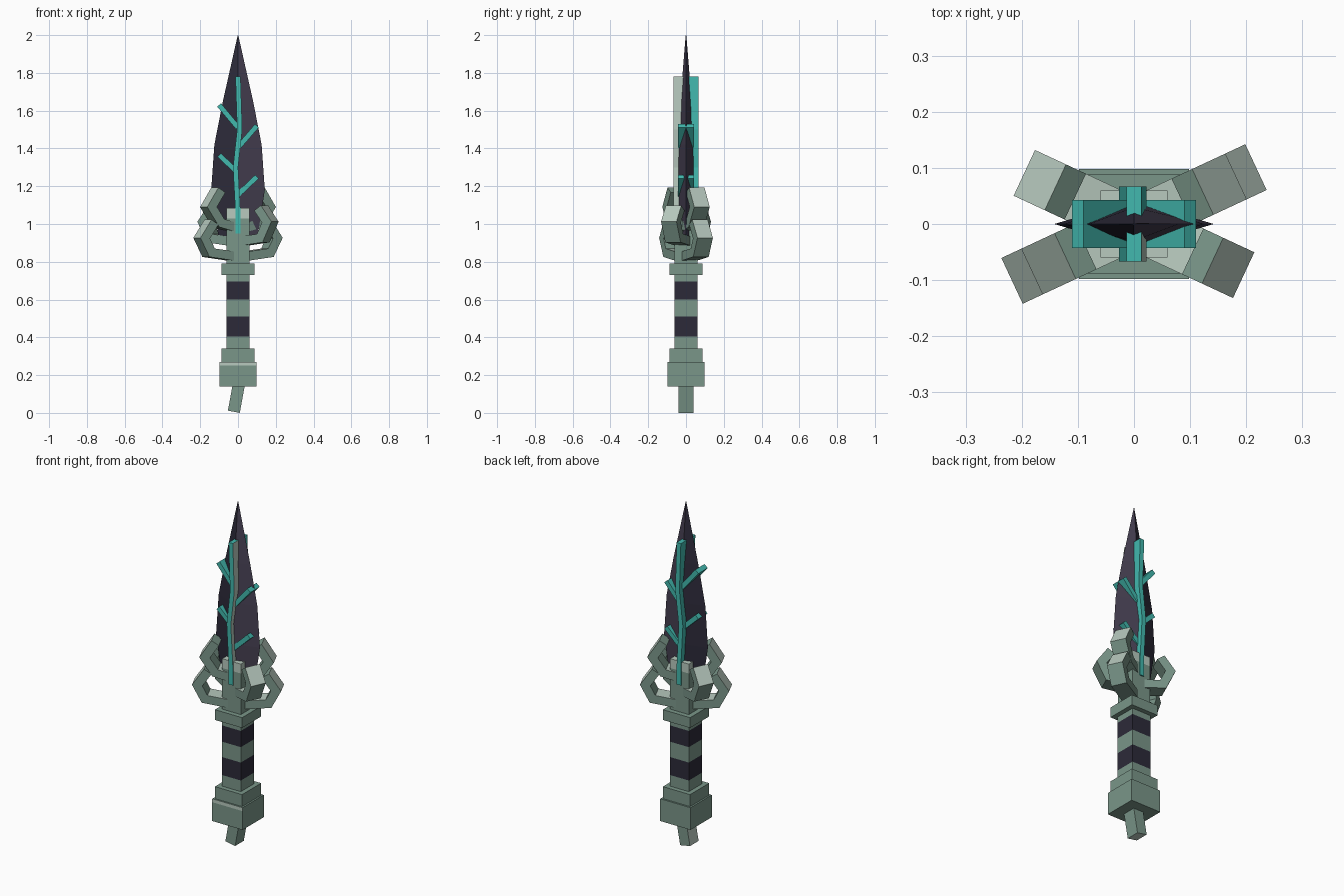
import bpy, bmesh, math
from mathutils import Vector, Matrix

cube = bpy.data.objects.get("Cube")
if cube:
    bpy.data.objects.remove(cube, do_unlink=True)


def material(name, rgb):
    # 8-bit display colour converted to linear
    lin = [((c / 255 + 0.055) / 1.055) ** 2.4 for c in rgb] + [1]
    m = bpy.data.materials.new(name)
    m.use_nodes = True
    m.diffuse_color = lin
    m.node_tree.nodes["Principled BSDF"].inputs["Base Color"].default_value = lin
    return m


GREEN = material("sage green", (122, 150, 137))
PALE = material("pale sage", (184, 202, 191))
DARK = material("dark indigo", (44, 42, 57))
PURPLE = material("dusky purple", (70, 64, 82))
TEAL = material("teal", (66, 184, 174))


def finish(name, bm, mats, rule=None):
    """Turn a bmesh into an object, colouring faces by a rule."""
    bmesh.ops.recalc_face_normals(bm, faces=bm.faces)
    bm.normal_update()
    for f in bm.faces:
        f.material_index = rule(f) if rule else 0
    mesh = bpy.data.meshes.new(name)
    bm.to_mesh(mesh)
    bm.free()
    for m in mats:
        mesh.materials.append(m)
    ob = bpy.data.objects.new(name, mesh)
    bpy.context.collection.objects.link(ob)
    return ob


def loft(bm, rings):
    """Skin a list of equally long rings and cap both ends."""
    rows = [[bm.verts.new(p) for p in ring] for ring in rings]
    n = len(rows[0])
    for a, b in zip(rows, rows[1:]):
        for i in range(n):
            j = (i + 1) % n
            bm.faces.new((a[i], a[j], b[j], b[i]))
    bm.faces.new(rows[0][::-1])
    bm.faces.new(rows[-1])


def block(name, half, levels, mats, rule=None):
    """Square post with edge loops at the given heights."""
    bm = bmesh.new()
    loft(bm, [[(-half, -half, z), (half, -half, z), (half, half, z), (-half, half, z)]
              for z in levels])
    return finish(name, bm, mats, rule)


def bar(name, path, thick, y0, y1, mats, rule=None, angle=0):
    """Mitred flat bar following an x-z path, turned about the vertical axis."""
    pts = [Vector(p) for p in path]
    rings = []
    for i, p in enumerate(pts):
        d0 = (p - pts[i - 1]).normalized() if i else None
        d1 = (pts[i + 1] - p).normalized() if i < len(pts) - 1 else None
        a, b = d0 or d1, d1 or d0
        n = Vector((a.y + b.y, -a.x - b.x)).normalized()
        n *= thick / 2 / n.dot(Vector((a.y, -a.x)))
        o, q = p + n, p - n
        rings.append([(o.x, y0, o.y), (o.x, y1, o.y), (q.x, y1, q.y), (q.x, y0, q.y)])
    bm = bmesh.new()
    loft(bm, rings)
    ob = finish(name, bm, mats, rule)
    ob.data.transform(Matrix.Rotation(math.radians(angle), 4, "Z"))
    return ob


def mid(f):
    return f.calc_center_median()


# Handle, bottom to top
bar("pommel_spike", [(-0.022, 0.006), (0.008, 0.17)], 0.064, -0.04, 0.04,
    [GREEN, PALE], lambda f: int(f.normal.x < -0.5 or f.normal.z < -0.5))
block("pommel", 0.098, (0.14, 0.25, 0.27), [GREEN, PALE],
      lambda f: int(0.255 < mid(f).z < 0.265 and f.normal.y < -0.5))
block("pommel_collar", 0.088, (0.27, 0.34), [GREEN])
block("grip", 0.061, (0.34, 0.405, 0.51, 0.60, 0.695, 0.73), [GREEN, DARK],
      lambda f: int(0.41 < mid(f).z < 0.5 or 0.61 < mid(f).z < 0.69))
block("guard_collar", 0.088, (0.73, 0.79), [GREEN])
block("blade_socket", 0.06, (0.79, 1.03, 1.085), [GREEN, PALE],
      lambda f: int(mid(f).z > 1.04))

# Blade with diamond section
bm = bmesh.new()
loft(bm, [[(-w, 0, z), (0, -t, z), (w, 0, z), (0, t, z)] for z, w, t in
          ((0.91, 0.10, 0.035), (1.18, 0.142, 0.042), (1.42, 0.125, 0.04),
           (1.65, 0.08, 0.03), (1.997, 0.002, 0.002))])
finish("blade", bm, [DARK, PURPLE],
       lambda f: int(f.normal.x > 0.05 and mid(f).z < 1.9))

# Glowing vein through the blade, in a front and a back half
vein = [(0, 0.95), (0, 1.06), (-0.013, 1.3), (0.009, 1.5), (0, 1.78)]
bar("vein_front", vein, 0.027, -0.067, 0, [TEAL, PALE], lambda f: int(f.normal.x > 0.5))
bar("vein_back", vein, 0.027, 0, 0.067, [TEAL])
twigs = {"left_upper": [(0.005, 1.41), (0.1, 1.52)], "right_upper": [(0, 1.51), (-0.1, 1.63)],
         "left_lower": [(0, 1.155), (0.1, 1.25)], "right_lower": [(-0.01, 1.28), (-0.1, 1.365)]}
for side, path in twigs.items():
    bar("twig_" + side, path, 0.027, -0.043, 0.043, [TEAL])


# Four claws around the socket; opposite ones match
def tip_pale(f):
    return int(f.normal.z > 0.45 and f.normal.x > -0.3)


hooks = {"long_claw": [(0.04, 0.83), (0.172, 0.848), (0.212, 0.925), (0.155, 1.01)],
         "upper_claw": [(0.04, 0.985), (0.115, 1.005), (0.172, 1.09), (0.115, 1.18)],
         "short_claw": [(0.04, 0.91), (0.148, 0.925), (0.188, 1.01), (0.135, 1.085)]}
for name, path in hooks.items():
    first = 155 if name == "short_claw" else 25
    for tag, turn in (("_back", first), ("_front", first + 180)):
        bar(name + tag, path, 0.048, -0.045, 0.045, [GREEN, PALE], tip_pale, turn)
